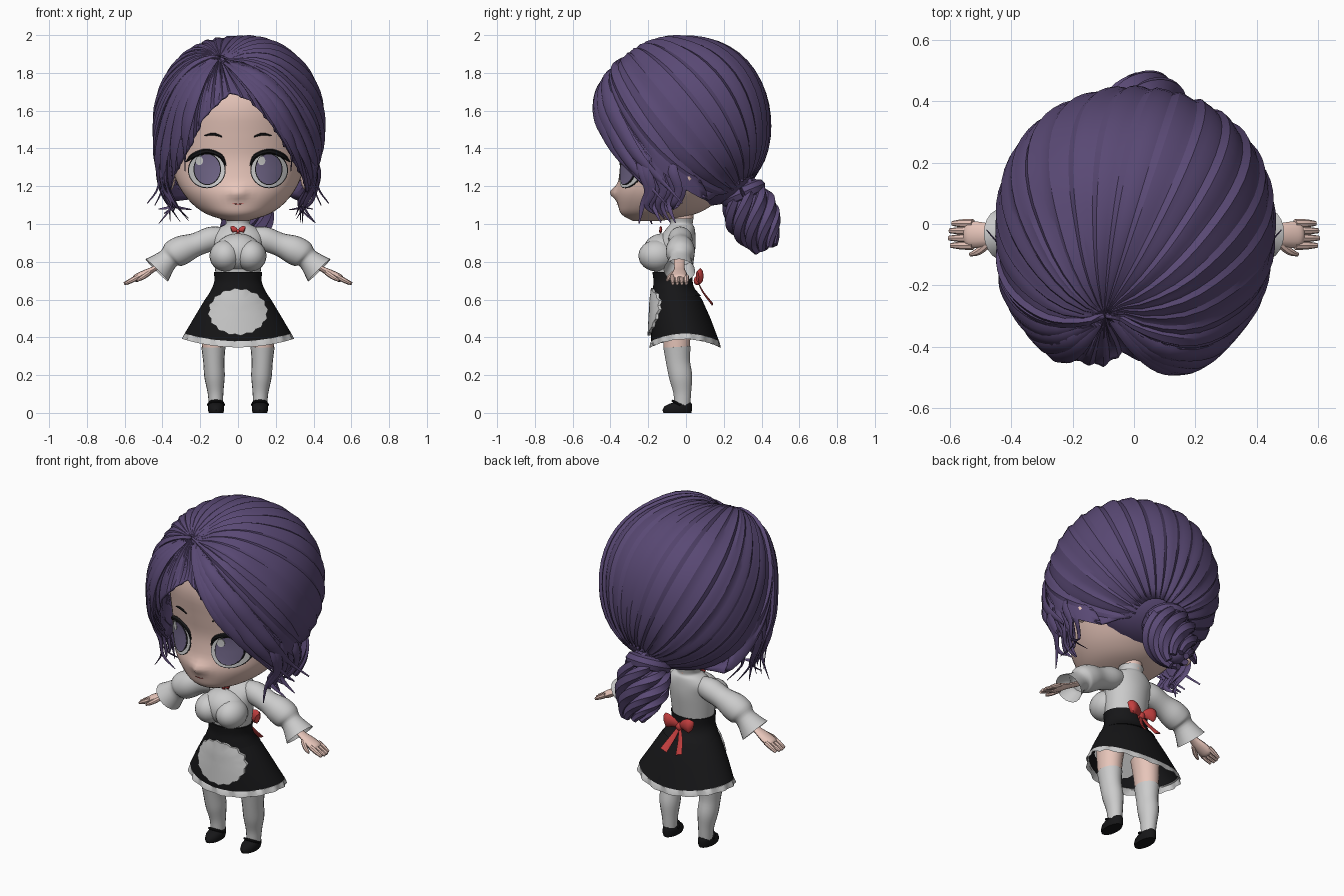
import bpy, bmesh, random
from math import sin, cos, pi, exp, radians, sqrt
from mathutils import Vector as V

if "Cube" in bpy.data.objects:
    bpy.data.objects.remove(bpy.data.objects["Cube"])

random.seed(4)

def material(name, *c):
    m = bpy.data.materials.new(name)
    m.diffuse_color = (*c, 1)
    m.use_nodes = True
    m.node_tree.nodes["Principled BSDF"].inputs["Base Color"].default_value = m.diffuse_color
    return m

HAIR = material("hair", .1, .066, .175)
SKIN = material("skin", .8, .56, .49)
BLACK = material("black", .008, .008, .009)
RED = material("red", .55, .05, .05)
IRIS = material("iris", .16, .13, .24)

# ---------- helpers ----------
def loft(name, rows, mat=None, cap=True, angle=40):
    """Skin a list of closed rings."""
    bm = bmesh.new()
    rv = [[bm.verts.new(p) for p in row] for row in rows]
    n = len(rows[0])
    for a, b in zip(rv, rv[1:]):
        for i in range(n):
            j = (i + 1) % n
            bm.faces.new((a[i], a[j], b[j], b[i]))
    if cap:
        bm.faces.new(rv[0])
        bm.faces.new(rv[-1])
    bmesh.ops.recalc_face_normals(bm, faces=bm.faces)
    me = bpy.data.meshes.new(name)
    bm.to_mesh(me)
    bm.free()
    me.shade_smooth()
    me.set_sharp_from_angle(angle=radians(angle))
    ob = bpy.data.objects.new(name, me)
    bpy.context.collection.objects.link(ob)
    if mat:
        me.materials.append(mat)
    return ob

def smooth(pts, k=4):
    """Catmull-Rom resampling of tuples of any length."""
    out = []
    for i in range(len(pts) - 1):
        p0, p1, p2, p3 = pts[max(i - 1, 0)], pts[i], pts[i + 1], pts[min(i + 2, len(pts) - 1)]
        for s in range(k):
            t = s / k
            out.append(tuple(.5 * (2*b + (c - a)*t + (2*a - 5*b + 4*c - d)*t*t + (3*b - a - 3*c + d)*t**3)
                             for a, b, c, d in zip(p0, p1, p2, p3)))
    return out + [tuple(pts[-1])]

def tube(name, pts, mat=None, sides=10, flat=1, ref=(0, 1, 0), k=4, cap=True):
    """Sweep an ellipse along (x, y, z, radius) points; flat squashes it along ref."""
    pts = smooth(pts, k)
    rows = []
    for i, p in enumerate(pts):
        t = (V(pts[min(i + 1, len(pts) - 1)][:3]) - V(pts[max(i - 1, 0)][:3])).normalized()
        u = t.cross(V(ref)).normalized()
        w = u.cross(t)
        r = max(p[3], .001)
        rows.append([V(p[:3]) + u * r * cos(2*pi*j/sides) + w * r * flat * sin(2*pi*j/sides) for j in range(sides)])
    return loft(name, rows, mat, cap)

def body(name, prof, mat=None, n=36, k=4, cap=True):
    """Elliptical rings from (z, half width, front y, back y)."""
    return loft(name, [[(rx*cos(2*pi*j/n), (f + b)/2 + (b - f)/2*sin(2*pi*j/n), z) for j in range(n)]
                       for z, rx, f, b in smooth(prof, k)], mat, cap)

def front_y(prof, x, z):
    for a, b in zip(prof, prof[1:]):
        if min(a[0], b[0]) <= z <= max(a[0], b[0]):
            t = (z - a[0]) / (b[0] - a[0])
            _, rx, f, k = (p + (q - p)*t for p, q in zip(a, b))
            return (f + k)/2 - (k - f)/2*sqrt(max(0, 1 - (x/rx)**2))
    return prof[0][2]

def patch(name, prof, cx, cz, rx, rz, off, mat=None, n=28, wave=0):
    """Oval plate lying on the front of a body."""
    rows = []
    for s, o in ((1, 0), (1, off), (.8, off), (.6, off), (.35, off), (.1, off)):
        row = []
        for j in range(n):
            a = 2*pi*j/n
            q = s*(1 + wave*sin(j*pi/2)*(s == 1))
            x, z = cx + rx*q*cos(a), cz + rz*q*sin(a)
            row.append((x, front_y(prof, x, z) - o, z))
        rows.append(row)
    return loft(name, rows, mat)

def ball(name, c, r, mat=None, n=20):
    return loft(name, [[(c[0] + r[0]*sin(t)*cos(2*pi*j/n), c[1] + r[1]*sin(t)*sin(2*pi*j/n), c[2] + r[2]*cos(t))
                        for j in range(n)] for t in [.05 + (pi - .1)*i/12 for i in range(13)]], mat)

# ---------- head and face ----------
HEAD = smooth([(1.015, .05, -.28, -.14), (1.05, .16, -.34, .04), (1.1, .235, -.36, .14), (1.17, .295, -.37, .22),
               (1.25, .335, -.355, .29), (1.35, .355, -.35, .35), (1.47, .365, -.37, .38), (1.62, .36, -.39, .38),
               (1.76, .31, -.345, .33), (1.88, .18, -.2, .2), (1.91, .05, -.06, .06)])
head = body("head", HEAD, SKIN, 48, 1)
for v in head.data.vertices:                       # small nose
    if v.co.y < -.2:
        v.co.y -= .035*exp(-(v.co.x/.035)**2 - ((v.co.z - 1.165)/.03)**2)
body("neck", [(.93, .06, -.09, .03), (1.0, .055, -.075, .035), (1.12, .06, -.1, .05)], SKIN, 20)

def face_line(name, pts, mat, off=.004):
    tube(name, [(x, front_y(HEAD, x, z) - off, z, r) for x, z, r in pts], mat, 6)

for s in (1, -1):
    ball("ear", (s*.365, 0, 1.25), (.035, .04, .075), SKIN, 14)
    patch("eye_rim", HEAD, s*.165, 1.285, .1, .096, .002, BLACK)
    patch("eye_white", HEAD, s*.165, 1.284, .095, .09, .005)
    patch("iris_rim", HEAD, s*.163, 1.29, .073, .084, .008, BLACK)
    patch("iris", HEAD, s*.163, 1.29, .068, .079, .011, IRIS)
    patch("eye_glint", HEAD, s*.165 - .04, 1.335, .02, .024, .014, None, 14)
    face_line("upper_lash", [(s*.065, 1.31, .003), (s*.09, 1.36, .01), (s*.165, 1.385, .013),
                             (s*.235, 1.362, .014), (s*.275, 1.33, .003)], BLACK)
    face_line("eyebrow", [(s*.085, 1.462, .003), (s*.13, 1.476, .007), (s*.18, 1.467, .002)], BLACK)
face_line("mouth", [(-.03, 1.108, .001), (0, 1.105, .002), (.03, 1.108, .001)], RED)

# ---------- hair cap: strands run from the parting to the bun and face edge ----------
C = V((0, 0, 1.52))
PART = V((-.1, -.31, .38)).normalized()

def hair_radius(d):
    r = sum(abs(a/b)**2.15 for a, b in zip(d, (.462 if d.x > 0 else .45, .448, .477)))**(-1/2.15)
    x, f = d.x*r, max(0, -d.y)
    return r*(1 + .11*f*exp(-(abs(x + .03) - .19)**2/.02) - .08*f*exp(-((x + .06)/.05)**2))

def strand(E, t, ridge=0):
    e = E - C
    ang = PART.angle(e)
    d = (PART*sin((1 - t)*ang) + e.normalized()*sin(t*ang))/sin(ang)
    w = max(0, (t - .5)/.5)**2
    return C + d*((hair_radius(d)*(1 - w) + e.length*w)*(1 + ridge*min(1, 5*t)))

side = [(.07, -.465, 1.65), (.16, -.45, 1.55), (.24, -.4, 1.43), (.3, -.31, 1.32), (.345, -.22, 1.24), (.37, -.14, 1.14),
        (.38, -.06, 1.2), (.37, .02, 1.34), (.33, .12, 1.13)]
anti = -PART
u = (V((1, 0, 0)) - anti*anti.x).normalized()
w = anti.cross(u)
w = w if w.z > 0 else -w
back = []
for i in range(13):
    a = radians(-20 + 220*i/12)
    d = (anti + .25*(u*cos(a) + w*sin(a))).normalized()
    back.append(C + d*hair_radius(d)*.96)
apex = V((-.04, -.425, 1.7))
loop = [apex] + [V(p) for p in side] + back + [V((-x - .03*(z > 1.5), y, z)) for x, y, z in reversed(side)]
ends = [a.lerp(b, i/6) for a, b in zip(loop, loop[1:] + loop[:1]) for i in range(6)]
lift = [.022*(i % 4)/3 - .014 + random.uniform(-.005, .005) for i in range(len(ends))]
hair = loft("hair_cap", [[strand(e, .002 + .998*k/22, l) for e, l in zip(ends, lift)] for k in range(23)], HAIR, False, 25)
thick = hair.modifiers.new("thickness", "SOLIDIFY")
thick.thickness, thick.offset = .012, -1
ball("nape_hair", (0, .11, 1.31), (.345, .25, .215), HAIR, 28)

# swept fringe locks and loose wavy ends
for s in (1, -1):
    for j, E in enumerate([(.28, -.36, 1.37), (.34, -.27, 1.26), (.4, -.18, 1.19), (.42, -.1, 1.2)]):
        e = V((s*E[0], E[1], E[2]))
        pts = [(*strand(e, t, .004), .01 + .035*sin(pi*t)) for t in (.06, .25, .45, .65, .82, 1)]
        pts.append((s*(E[0] + .02*j), E[1] + .08, E[2] - .09, .004))
        tube("fringe_lock", pts, HAIR, 6, .45, (s*.6, -.7, .3))
    for j in range(10):
        y, o = -.25 + .02*j, random.uniform(-.02, .04)
        tube("loose_lock", [(s*(.37 + .04*sin(j*.35)), y, 1.4, .02), (s*(.395 + o), y + .02, 1.28, .027),
                            (s*(.38 + o), y + .05, 1.18, .022), (s*(.34 + o), y + .02, 1.1, .015),
                            (s*random.uniform(.23, .44), y + random.uniform(0, .07), random.uniform(1.0, 1.09), .003)],
             HAIR, 6, .4, (s, -.2, 0))

# ---------- low bun: twisted locks round a tilted core ----------
top, tip = V((.03, .28, 1.21)), V((.05, .425, .87))
axis = (tip - top).normalized()
side_v = V((1, 0, 0))
out_v = axis.cross(side_v)
tube("bun_core", [(*top.lerp(tip, t), r) for t, r in ((0, .08), (.25, .105), (.6, .11), (.9, .065), (1, .02))], HAIR, 16)
for j in range(7):
    pts = []
    for i in range(9):
        t, a = i/8, 2*pi*j/7 + i*.4
        r = .05 + .058*sin(pi*min(1, t*.9 + .1))
        pts.append((*(top.lerp(tip, t) + (side_v*cos(a) + out_v*sin(a))*r), .02 + .026*sin(pi*t)))
    tube("bun_lock", pts, HAIR, 6, .8, axis + V((.1, .2, 0)), 3)
tie = [top + axis*.05 + (side_v*cos(a) + out_v*sin(a))*.09 for a in [2*pi*i/10 for i in range(11)]]
tube("bun_wrap", [(*p, .04) for p in tie], HAIR, 8, 1, axis)

# ---------- blouse ----------
body("blouse", [(.7, .115, -.16, .025), (.8, .125, -.175, .04), (.88, .13, -.165, .05), (.94, .135, -.13, .05),
                (.98, .1, -.1, .045), (1.0, .065, -.085, .035), (1.03, .07, -.09, .04)])
ball("chest", (0, -.125, .85), (.125, .105, .1))
for s in (1, -1):
    ball("bust", (s*.068, -.155, .832), (.083, .097, .083))
    tube("sleeve", [(s*.08, -.03, .935, .05), (s*.14, -.03, .922, .064), (s*.22, -.03, .892, .062), (s*.29, -.03, .865, .076),
                    (s*.34, -.03, .84, .074), (s*.37, -.03, .815, .058), (s*.43, -.035, .755, .084)], None, 20, cap=False)
    # hand with fingers
    tube("palm", [(s*.36, -.035, .81, .028), (s*.44, -.035, .765, .028), (s*.49, -.035, .738, .04),
                  (s*.535, -.035, .715, .043), (s*.55, -.035, .708, .03)], SKIN, 12, .5, (s*.5, 0, .85))
    for j in range(4):
        y, end = -.07 + .024*j, .592 + .012*sin(pi*(j + .5)/3.5)
        tube("finger", [(s*.525, y, .722, .014), (s*.56, y, .703, .0135), (s*end, y, .684, .008)], SKIN, 8)
    tube("thumb", [(s*.47, -.06, .742, .014), (s*.505, -.088, .718, .013), (s*.535, -.1, .7, .006)], SKIN, 8)

# ---------- waist, skirt, frill, apron ----------
body("waist_band", [(.62, .16, -.178, .08), (.66, .138, -.175, .045), (.7, .125, -.172, .035), (.745, .128, -.178, .035)], BLACK)
SKIRT = [(.65, .14, -.172, .05), (.6, .175, -.18, .085), (.5, .235, -.185, .13), (.4, .285, -.19, .175), (.3, .33, -.195, .2)]

def hem_row(z, grow, wave, n=96):
    row = []
    for j in range(n):
        a = 2*pi*j/n
        q = grow + wave*sin(j*pi/3)
        x = .282*q*cos(a)
        row.append((x, -.005 + .18*q*sin(a), z + .04*(x/.28)**2))
    return row

def waist_row(i, n=96):
    z, rx, f, b = SKIRT[i]
    return [(rx*cos(2*pi*j/n), (f + b)/2 + (b - f)/2*sin(2*pi*j/n), z) for j in range(n)]

loft("skirt", [waist_row(0), waist_row(1), waist_row(2), hem_row(.38, 1, 0)], BLACK, False)
loft("skirt_frill", [hem_row(.385, .97, 0), hem_row(.379, 1.005, 0), hem_row(.347, 1.035, .025)], None, False)
patch("apron", SKIRT, 0, .535, .155, .122, .014, None, 64, .035)

# ---------- bows ----------
def bow(name, y, z, k, out):
    ball(name + "_knot", (0, y, z), (.022*k, .02*k, .024*k), RED, 10)
    for s in (1, -1):
        tube(name + "_wing", [(0, y, z, .01*k), (s*.035*k, y + out*.01, z + .018*k, .03*k),
                              (s*.07*k, y + out*.015, z + .025*k, .042*k), (s*.085*k, y, z + .022*k, .03*k)], RED, 8, .45)
        tube(name + "_tail", [(0, y, z, .008*k), (s*.025*k, y + out*.03*k, z - .06*k, .016*k),
                              (s*.05*k, y + out*.08*k, z - .125*k, .022*k)], RED, 6, .2)

bow("back_bow", .06, .7, 1, 1)
bow("neck_bow", -.135, .962, .42, .1)

# ---------- legs and shoes ----------
for s in (1, -1):
    tube("thigh", [(s*.12, -.05, .52, .075), (s*.128, -.05, .42, .066), (s*.13, -.048, .33, .06)], SKIN, 18, 1.15)
    tube("stocking", [(s*.13, -.048, .35, .064), (s*.128, -.042, .27, .056), (s*.124, -.028, .19, .054),
                      (s*.119, -.02, .11, .042), (s*.117, -.02, .04, .037)], None, 18, 1.15)
    n = 20
    shoe = []
    for z, rx, f, b in ((0, .038, -.12, .028), (.015, .043, -.125, .032), (.035, .042, -.115, .032),
                        (.05, .038, -.085, .03), (.056, .03, -.06, .026)):
        shoe.append([(s*.116 + rx*cos(2*pi*j/n), (f + b)/2 + (b - f)/2*sin(2*pi*j/n), z) for j in range(n)])
    loft("shoe", shoe, BLACK)
    tube("shoe_strap", [(s*.116 - .042, -.03, .042, .006), (s*.116 - .03, -.06, .058, .007),
                        (s*.116, -.07, .063, .007), (s*.116 + .03, -.06, .058, .007), (s*.116 + .042, -.03, .042, .006)], BLACK, 8)
